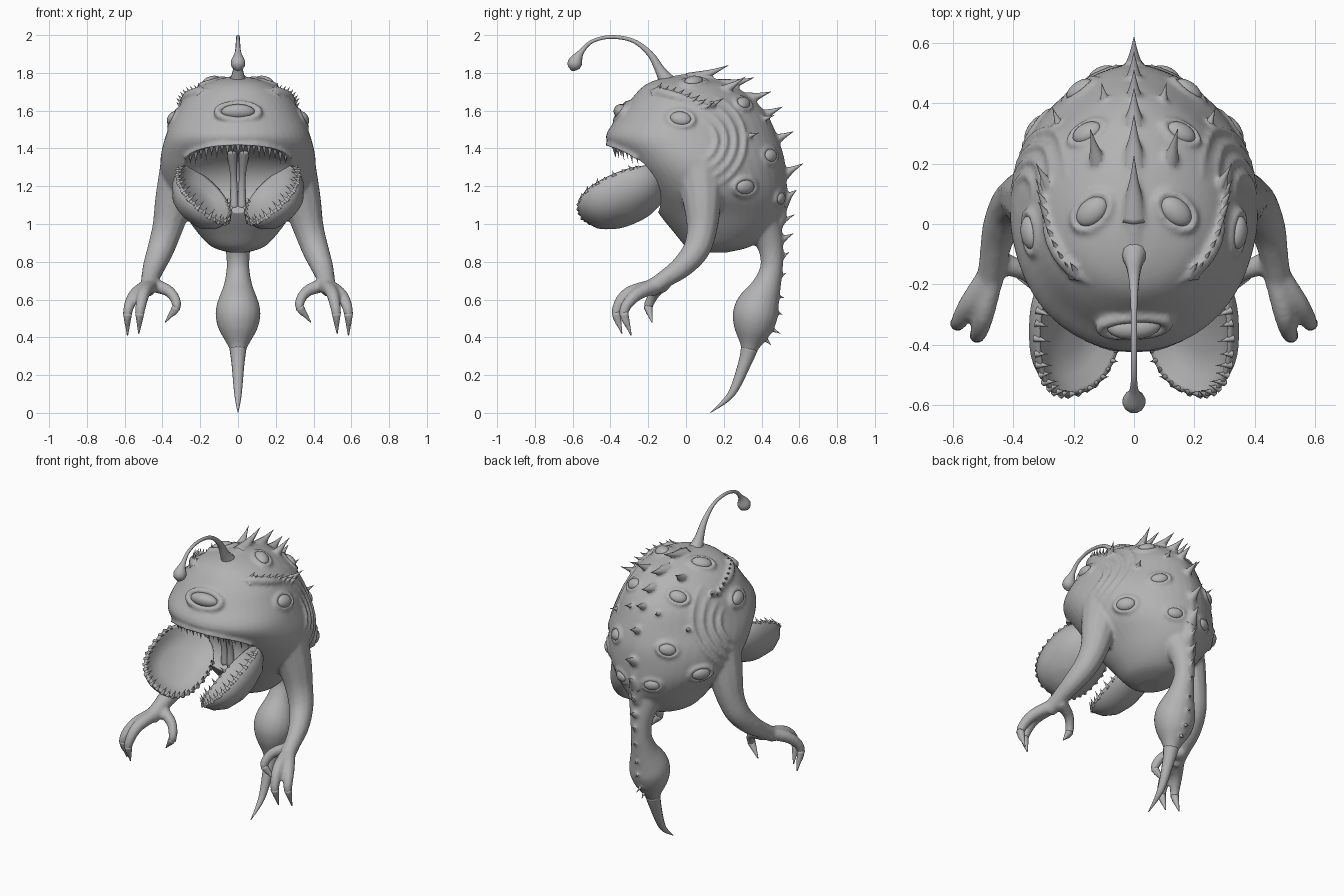
import bpy, bmesh, math
from mathutils import Vector, Matrix
from mathutils.bvhtree import BVHTree

if "Cube" in bpy.data.objects:
    bpy.data.objects.remove(bpy.data.objects["Cube"])

grey = bpy.data.materials.new("flesh grey")
grey.use_nodes = True
grey.diffuse_color = (0.45, 0.45, 0.45, 1)
grey.node_tree.nodes["Principled BSDF"].inputs["Base Color"].default_value = grey.diffuse_color


def finish(bm, name):
    bmesh.ops.recalc_face_normals(bm, faces=bm.faces)
    for f in bm.faces:
        f.smooth = True
    mesh = bpy.data.meshes.new(name)
    bm.to_mesh(mesh)
    mesh.materials.append(grey)
    ob = bpy.data.objects.new(name, mesh)
    bpy.context.collection.objects.link(ob)
    return ob


def spline(rows, steps=5):
    """Catmull-Rom through rows of any width."""
    rows = [Vector(r) for r in rows]
    out = []
    for i in range(len(rows) - 1):
        a, b, c, d = rows[max(i - 1, 0)], rows[i], rows[i + 1], rows[min(i + 2, len(rows) - 1)]
        for k in range(steps):
            t = k / steps
            out.append(0.5 * (2 * b + (c - a) * t + (2 * a - 5 * b + 4 * c - d) * t * t
                              + (3 * b - a - 3 * c + d) * t ** 3))
    return out + [rows[-1]]


def loft(bm, rings):
    vs = [[bm.verts.new(p) for p in ring] for ring in rings]
    n = len(vs[0])
    for a, b in zip(vs, vs[1:]):
        for i in range(n):
            bm.faces.new((a[i], a[(i + 1) % n], b[(i + 1) % n], b[i]))
    bm.faces.new(vs[0][::-1])
    bm.faces.new(vs[-1])


def tube(bm, path, side=1, n=12, steps=5):
    """Tapered tube along x, y, z, radius rows; side -1 mirrors it."""
    pts = spline(path, steps)
    cs = [Vector((p[0] * side, p[1], p[2])) for p in pts]
    rings, u = [], None
    for i, c in enumerate(cs):
        t = (cs[min(i + 1, len(cs) - 1)] - cs[max(i - 1, 0)]).normalized()
        u = t.orthogonal() if u is None else u - t * u.dot(t)
        u.normalize()
        w = t.cross(u)
        r = max(pts[i][3], 0.001)
        rings.append([c + r * (u * math.cos(a) + w * math.sin(a))
                      for a in (math.tau * k / n for k in range(n))])
    loft(bm, rings)


def thorn(bm, base, tip, r, n=8):
    """Spike with a flared foot, sunk a little into its base."""
    base, tip = Vector(base), Vector(tip)
    d = tip - base
    tube(bm, [(*(base + d * t), r * k) for t, k in ((-0.25, 1.2), (0.1, 0.8), (0.5, 0.36), (1, 0.02))],
         n=n, steps=3)


# Body: height, front, back, half width
body_rows = [(0.85, 0.06, 0.22, 0.05), (0.88, 0, 0.34, 0.14), (0.95, -0.06, 0.44, 0.21),
             (1.05, -0.14, 0.51, 0.285), (1.15, -0.20, 0.53, 0.365), (1.25, -0.27, 0.53, 0.405),
             (1.35, -0.35, 0.52, 0.41), (1.46, -0.425, 0.485, 0.385), (1.57, -0.355, 0.435, 0.34),
             (1.66, -0.29, 0.355, 0.285), (1.73, -0.225, 0.25, 0.20), (1.765, -0.15, 0.15, 0.11),
             (1.78, -0.06, 0.05, 0.04)]
skin = bmesh.new()
rings = []
for z, front, back, half in spline(body_rows, 4):
    mid = front + 0.42 * (back - front)
    ring = []
    for k in range(48):
        c, s = math.cos(math.tau * k / 48), math.sin(math.tau * k / 48)
        if s > 0:
            ring.append((half * math.copysign(abs(c) ** 1.2, c), mid + (back - mid) * s, z))
        else:
            ring.append((half * c, mid + (mid - front) * s, z))
    rings.append(ring)
loft(skin, rings)
bmesh.ops.recalc_face_normals(skin, faces=skin.faces)
surface = BVHTree.FromBMesh(skin)

# Arms, fingers and claws
arm = [(0.28, 0.07, 1.29, 0.14), (0.335, 0.085, 1.13, 0.107), (0.373, 0.085, 0.98, 0.083),
       (0.41, 0.055, 0.865, 0.072), (0.445, -0.02, 0.775, 0.06), (0.465, -0.11, 0.71, 0.048), (0.48, -0.2, 0.65, 0.045)]
fingers = [[(0.48, -0.17, 0.67, 0.04), (0.55, -0.27, 0.62, 0.034), (0.585, -0.33, 0.53, 0.025), (0.585, -0.29, 0.41, 0.003)],
           [(0.47, -0.17, 0.67, 0.04), (0.5, -0.31, 0.63, 0.034), (0.52, -0.37, 0.53, 0.025), (0.525, -0.34, 0.42, 0.003)],
           [(0.46, -0.12, 0.68, 0.04), (0.36, -0.16, 0.64, 0.03), (0.325, -0.2, 0.56, 0.024), (0.385, -0.18, 0.48, 0.003)]]
claws = bmesh.new()
for s in (1, -1):
    tube(skin, arm, s)
    for f in fingers:
        tube(skin, f, s)
        tube(claws, f[2:], s)
finish(claws, "claws")

# Tail with bulb and stinger
tail = [(0, 0.33, 1.12, 0.17), (0, 0.43, 0.94, 0.085), (0, 0.455, 0.8, 0.06), (0, 0.43, 0.68, 0.075),
        (0, 0.375, 0.55, 0.118), (0, 0.355, 0.45, 0.105), (0, 0.335, 0.34, 0.046), (0, 0.31, 0.26, 0.035),
        (0, 0.24, 0.1, 0.02), (0, 0.13, 0.002, 0.002)]
tube(skin, tail, n=20)
stinger = bmesh.new()
tube(stinger, tail[6:])
finish(stinger, "stinger")

# Eyes with raised lids: position, size, tilt in degrees
eyes = bmesh.new()
eye_spots = [(0.135, 0.04, 1.74, 0.06, 35), (0.37, -0.03, 1.57, 0.056, -10), (0.17, 0.32, 1.66, 0.052, 20),
             (0.2, 0.47, 1.37, 0.05, 10), (0.35, 0.33, 1.19, 0.056, 0), (0.12, 0.53, 1.13, 0.046, 0)]
eye_spots = [(x * s, y, z, r, t * s) for x, y, z, r, t in eye_spots for s in (1, -1)] + [(0, -0.35, 1.6, 0.09, 0)]
for x, y, z, r, tilt in eye_spots:
    at, normal, _, _ = surface.find_nearest(Vector((x, y, z)))
    across = normal.cross(Vector((0, 0, 1))).normalized()
    across = Matrix.Rotation(math.radians(tilt), 3, normal) @ across
    up = across.cross(normal)
    tall = 0.45 if x == 0 else 0.7
    frame = Matrix((across * r, up * r * tall, normal * r * 0.5)).transposed().to_4x4()
    bmesh.ops.create_uvsphere(eyes, u_segments=20, v_segments=12, radius=1,
                              matrix=Matrix.Translation(at) @ frame)
    lid = []
    for k in range(17):
        a = math.tau * k / 16
        p = at + across * r * 1.25 * math.cos(a) + up * r * (tall + 0.12) * math.sin(a)
        lid.append((*p, r * 0.22))
    tube(skin, lid, n=8, steps=2)
finish(eyes, "eyes")

# Cheek folds and brow ridges
for s in (1, -1):
    for k in range(4):
        fold = []
        for j in range(9):
            a = math.radians(65 - 17 * j)
            r = 0.11 + 0.05 * k
            hit = surface.ray_cast(Vector((s, 0.05 + r * math.cos(a), 1.44 + r * math.sin(a))), Vector((-s, 0, 0)))[0]
            if hit:
                fold.append((*hit, 0.005 + 0.011 * math.sin(math.pi * j / 8)))
        tube(skin, fold, n=8, steps=2)
    brow = [(0.16, -0.21, 1.73, 0.004), (0.23, -0.16, 1.72, 0.024), (0.29, -0.05, 1.69, 0.026), (0.33, 0.1, 1.64, 0.006)]
    tube(skin, [(*surface.find_nearest(Vector((x * s, y, z)))[0], r) for x, y, z, r in brow])

# Mouth cutter
hollow_centre, hollow_size = Vector((0, -0.38, 1.2)), Vector((0.44, 0.3, 0.22))
hollow = bmesh.new()
bmesh.ops.create_uvsphere(hollow, u_segments=40, v_segments=24, radius=1,
                          matrix=Matrix.Translation(hollow_centre) @ Matrix.Diagonal((*hollow_size, 1)))
cutter = finish(hollow, "mouth_cutter")
cutter.hide_render = True
cutter.hide_viewport = True


def lip(x):
    """Highest point of the mouth opening on the body surface at x."""
    for k in range(60):
        hit = surface.ray_cast(Vector((x, -1, 1.45 - 0.005 * k)), Vector((0, 1, 0)))[0]
        if hit and sum(((hit - hollow_centre)[i] / hollow_size[i]) ** 2 for i in range(3)) < 1:
            return hit


# Upper lip and its teeth
rim_points = [p for p in (lip(-0.36 + 0.03 * k) for k in range(25)) if p]
tube(skin, [(*p, 0.024) for p in rim_points], n=10, steps=2)
teeth = bmesh.new()
for k in range(19):
    p = lip(-0.252 + 0.028 * k)
    if p:
        p += Vector((0, 0.02, 0))
        thorn(teeth, p + Vector((0, 0, 0.01)), p + Vector((0, 0.01, -0.045 - 0.016 * (k % 2))), 0.016, 6)
finish(teeth, "upper_teeth")

# Paired folds hanging in the throat
folds = bmesh.new()
for s in (1, -1):
    tube(folds, [(0.02, -0.1, 1.08, 0.025), (0.022, -0.12, 1.24, 0.018), (0.035, -0.2, 1.4, 0.03)], s)
finish(folds, "throat_folds")

# Split lower jaw: two cupped lobes with toothed rims
jaws, jaw_teeth = bmesh.new(), bmesh.new()
cup = [(0.02, -0.14), (0.35, -0.132), (0.65, -0.108), (0.88, -0.06), (1, 0), (0.97, 0.014),
       (0.9, 0.006), (0.75, -0.03), (0.45, -0.05), (0.02, -0.055)]
for s in (1, -1):
    centre = Vector((0.185 * s, -0.335, 1.15))
    length = Vector((0, -0.92, -0.39)).normalized()
    width = Vector((0.74 * s, 0, 0.67))
    width = (width - length * width.dot(length)).normalized()
    normal = width.cross(length)
    normal *= 1 if normal.z > 0 else -1

    def rim(a, r, h):
        c, d = (math.copysign(abs(v) ** 0.85, v) for v in (math.cos(a), math.sin(a)))
        return centre + length * 0.25 * r * c + width * 0.185 * r * d + normal * h

    loft(jaws, [[rim(math.tau * k / 36, r, h) for k in range(36)] for r, h in cup])
    for k in range(25):
        a = math.radians(-120 + 10 * k)
        thorn(jaw_teeth, rim(a, 0.96, 0.005), rim(a, 0.88, 0.036 + 0.014 * (k % 2)), 0.012, 6)
finish(jaws, "lower_jaws")
finish(jaw_teeth, "lower_teeth")

# Dorsal, paired and brow spines, rooted in the skin and sharpened by their own mesh
spines = bmesh.new()
dorsal = [((0.06, 1.77), (0.225, 1.84)), ((0.22, 1.73), (0.36, 1.775)), ((0.33, 1.66), (0.45, 1.7)),
          ((0.4, 1.57), (0.51, 1.62)), ((0.46, 1.44), (0.57, 1.49)), ((0.51, 1.26), (0.62, 1.32)),
          ((0.52, 1.13), (0.585, 1.18)), ((0.5, 1.01), (0.575, 1.05)), ((0.51, 0.92), (0.57, 0.95)),
          ((0.5, 0.82), (0.545, 0.85)), ((0.49, 0.72), (0.53, 0.74)), ((0.47, 0.62), (0.52, 0.61)),
          ((0.47, 0.54), (0.51, 0.52)), ((0.44, 0.45), (0.5, 0.42)), ((0.41, 0.4), (0.45, 0.36))]
tube(skin, [(0, -0.1, 1.75, 0.03)] + [(0, y - 0.02, z - 0.015, 0.04) for (y, z), _ in dorsal[:8]])
for i, (b, t) in enumerate(dorsal):
    for bm in (skin, spines):
        thorn(bm, (0, *b), (0, *t), 0.042 if i < 7 else 0.024)
paired = [(0.125, 0.22, 1.72, 0.12), (0.32, 0.14, 1.65, 0.09), (0.1, 0.42, 1.56, 0.06), (0.28, 0.36, 1.48, 0.06),
          (0.2, -0.17, 1.72, 0.06)]
paired += [(0.22 + 0.016 * k, -0.17 + 0.04 * k, 1.71 - 0.01 * k, 0.06) for k in range(8)]
for x, y, z, size in paired:
    for s in (1, -1):
        at, normal, _, _ = surface.find_nearest(Vector((x * s, y, z)))
        tip = at + (normal * 0.6 + Vector((0, 0.7, 0.15))).normalized() * size
        for bm in (skin, spines):
            thorn(bm, at, tip, size * 0.2 + 0.006)
finish(spines, "spines")

# Lure stalk
lure = bmesh.new()
tube(lure, [(0, -0.09, 1.74, 0.05), (0, -0.135, 1.81, 0.028), (0, -0.19, 1.9, 0.017), (0, -0.28, 1.97, 0.011),
            (0, -0.4, 1.99, 0.01), (0, -0.5, 1.965, 0.01), (0, -0.555, 1.91, 0.016), (0, -0.585, 1.86, 0.038),
            (0, -0.595, 1.83, 0.032), (0, -0.6, 1.81, 0.006)])
finish(lure, "lure")

# Blend the skin into one surface and open the mouth
flesh = finish(skin, "body_skin")
remesh = flesh.modifiers.new("blend", "REMESH")
remesh.mode = "VOXEL"
remesh.voxel_size = 0.01
remesh.use_smooth_shade = True
soften = flesh.modifiers.new("soften", "SMOOTH")
soften.factor = 0.5
soften.iterations = 6
cut = flesh.modifiers.new("mouth", "BOOLEAN")
cut.operation = "DIFFERENCE"
cut.object = cutter
cut.solver = "EXACT"
